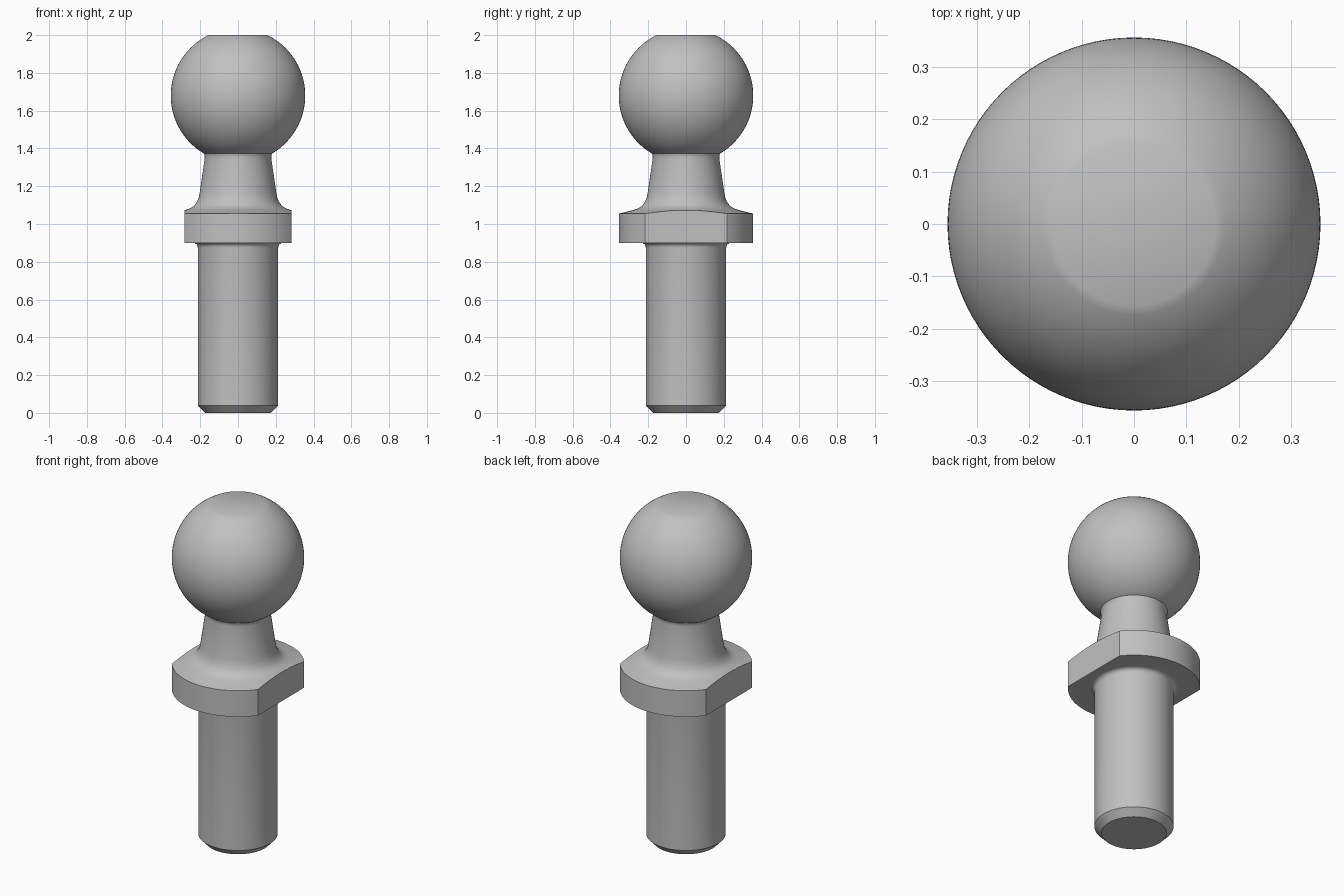
import bpy, bmesh, math

if "Cube" in bpy.data.objects:
    bpy.data.objects.remove(bpy.data.objects["Cube"])

SEGMENTS = 96
FLAT_X = 0.283          # half width across the wrench flats
BALL_R, BALL_Z = 0.356, 1.68


def arc(cx, cz, r, start, end, steps):
    """Points on an arc in the (radius, height) plane, angles in degrees."""
    return [(cx + r * math.cos(math.radians(start + (end - start) * i / steps)),
             cz + r * math.sin(math.radians(start + (end - start) * i / steps)))
            for i in range(steps + 1)]


# Profile from the shank tip to the ball top, as (radius, height)
profile = [(0.0, 0.0), (0.175, 0.0), (0.213, 0.04)]            # chamfered tip
profile += arc(0.238, 0.875, 0.025, 180, 90, 5)                # fillet under flange
profile += [(0.356, 0.90), (0.356, 1.055), (0.278, 1.074)]     # flange
profile += [(0.253, 1.083), (0.232, 1.097), (0.217, 1.117),
            (0.207, 1.143), (0.202, 1.17)]                     # flare into neck
profile += [(0.176, 1.35), (0.177, 1.364), (0.181, 1.374)]     # tapered neck
top_angle = math.degrees(math.asin((2.0 - BALL_Z) / BALL_R))
profile += arc(0.0, BALL_Z, BALL_R, -58, top_angle, 40)        # ball
profile += [(0.0, 2.0)]                                        # flat ball top

# Revolve the profile
bm = bmesh.new()
points = [bm.verts.new((r, 0, z)) for r, z in profile]
edges = [bm.edges.new(pair) for pair in zip(points, points[1:])]
bmesh.ops.spin(bm, geom=points + edges, cent=(0, 0, 0), axis=(0, 0, 1),
               angle=math.tau, steps=SEGMENTS, use_merge=False)
bmesh.ops.remove_doubles(bm, verts=bm.verts[:], dist=1e-5)

# Cut two wrench flats into the flange only
for side in (-1, 1):
    faces = [f for f in bm.faces if 0.89 < f.calc_center_median().z < 1.12]
    geom = set(faces)
    for f in faces:
        geom.update(f.edges)
        geom.update(f.verts)
    bmesh.ops.bisect_plane(bm, geom=list(geom), dist=1e-6,
                           plane_co=(side * FLAT_X, 0, 0), plane_no=(side, 0, 0))
    waste = [v for v in bm.verts
             if 0.89 < v.co.z < 1.12 and v.co.x * side > FLAT_X + 1e-5]
    bmesh.ops.delete(bm, geom=waste, context='VERTS')
    rim = [e for e in bm.edges if e.is_boundary]
    bmesh.ops.holes_fill(bm, edges=rim, sides=0)

bmesh.ops.recalc_face_normals(bm, faces=bm.faces[:])
mesh = bpy.data.meshes.new("ball_stud")
bm.to_mesh(mesh)
bm.free()

# Steel material
steel = bpy.data.materials.new("grey steel")
steel.diffuse_color = (0.53, 0.53, 0.53, 1)
steel.use_nodes = True
steel.node_tree.nodes["Principled BSDF"].inputs["Base Color"].default_value = steel.diffuse_color
mesh.materials.append(steel)

stud = bpy.data.objects.new("ball_stud", mesh)
bpy.context.collection.objects.link(stud)
bpy.context.view_layer.objects.active = stud
stud.select_set(True)
bpy.ops.object.shade_smooth_by_angle(angle=math.radians(30))
